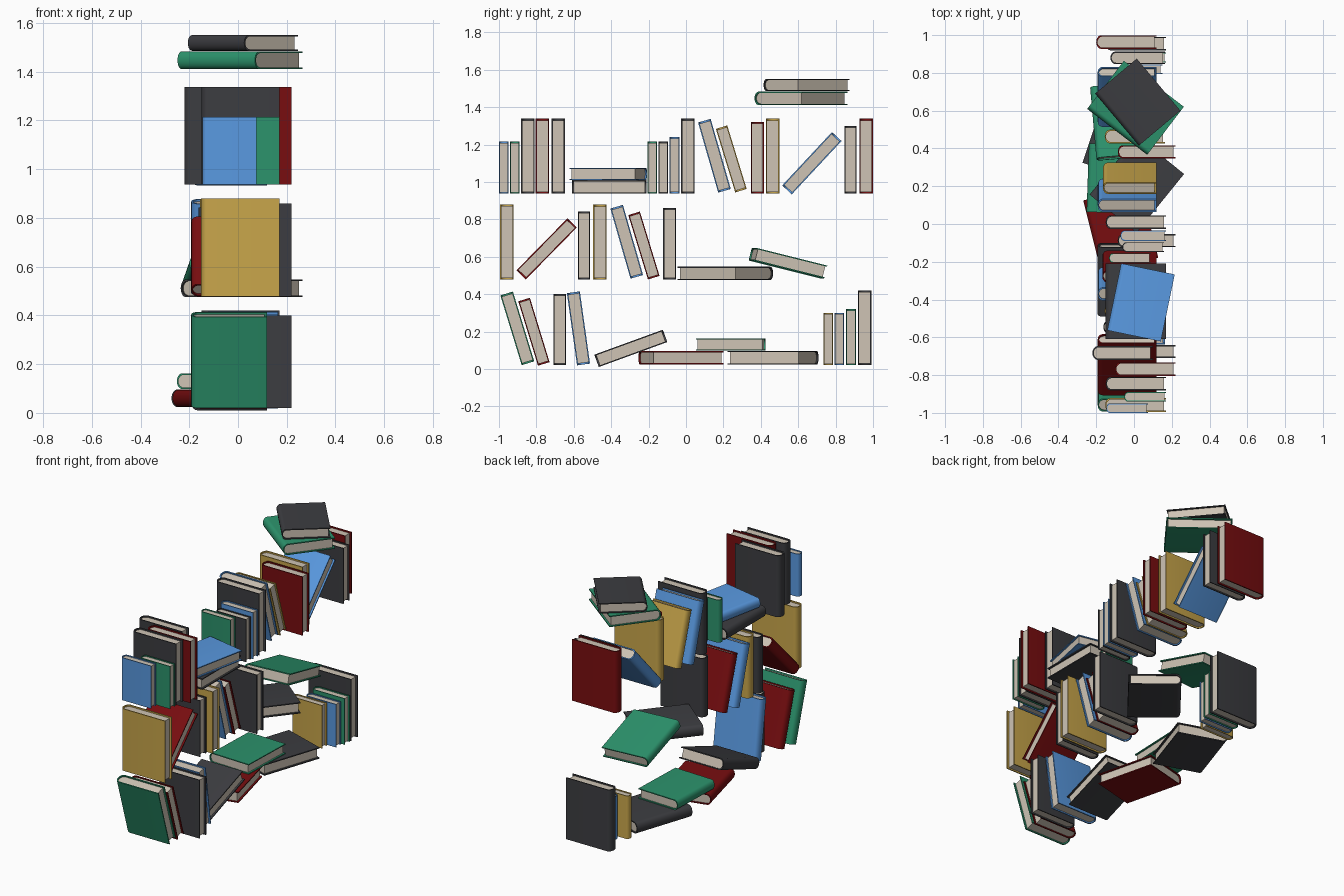
import bpy, bmesh, math
from mathutils import Matrix, Vector

if "Cube" in bpy.data.objects:
    bpy.data.objects.remove(bpy.data.objects["Cube"])

COLOURS = {
    "grey": (0.045, 0.046, 0.052, 1), "red": (0.19, 0.004, 0.005, 1),
    "green": (0.025, 0.29, 0.15, 1), "blue": (0.1, 0.32, 0.75, 1),
    "yellow": (0.58, 0.38, 0.07, 1), "paper": (0.62, 0.55, 0.46, 1)}
MATS = {}
for name, col in COLOURS.items():
    MATS[name] = bpy.data.materials.new(name)
    MATS[name].diffuse_color = col

WIDTH, THICK = 0.8, 0.18      # book proportions relative to its height


def back_arc(x_back, bulge, half, n=10):
    """Rounded spine from the lower board round to the upper one."""
    return [(x_back + bulge - bulge * math.sin(math.pi * i / n),
             -half * math.cos(math.pi * i / n)) for i in range(n + 1)]


def prism(bm, profile, height, mat):
    verts = [bm.verts.new((x, y, -height / 2)) for x, y in profile]
    face = bm.faces.new(verts)
    ret = bmesh.ops.extrude_face_region(bm, geom=[face])
    new = [g for g in ret["geom"] if isinstance(g, bmesh.types.BMVert)]
    bmesh.ops.translate(bm, verts=new, vec=(0, 0, height))
    for f in {f for v in verts + new for f in v.link_faces}:
        f.material_index = mat


def book(name, colour, h, centre, rx=0, rz=0):
    """Spine at -x, fore edge at +x, height along z before rotation."""
    w, t, b = WIDTH * h, THICK * h, 0.065 * h
    c = 0.017 * h
    bm = bmesh.new()
    # cover: two boards joined by a rounded spine
    outer = [(w / 2, -t / 2)] + back_arc(-w / 2, b, t / 2)[::-1][::-1] + [(w / 2, t / 2)]
    inner = [(w / 2, t / 2 - c)] + back_arc(-w / 2 + c, b, t / 2 - c)[::-1] + [(w / 2, -t / 2 + c)]
    prism(bm, outer + inner, h, 0)
    # page block, set in from the cover edges
    fore = w / 2 - 0.03 * h
    half = t / 2 - c * 0.95
    pages = [(fore, -half)] + back_arc(-w / 2 + c, b, half) + [(fore, half)]
    prism(bm, pages, h * 0.955, 1)
    bmesh.ops.recalc_face_normals(bm, faces=bm.faces)
    me = bpy.data.meshes.new(name)
    bm.to_mesh(me)
    bm.free()
    me.materials.append(MATS[colour])
    me.materials.append(MATS["paper"])
    ob = bpy.data.objects.new(name, me)
    bpy.context.collection.objects.link(ob)
    ob.matrix_world = (Matrix.Translation(Vector(centre))
                       @ Matrix.Rotation(math.radians(rz), 4, 'Z')
                       @ Matrix.Rotation(math.radians(rx), 4, 'X'))
    bpy.ops.object.select_all(action='DESELECT')
    ob.select_set(True)
    bpy.context.view_layer.objects.active = ob
    bpy.ops.object.shade_smooth_by_angle(angle=math.radians(35))


# upright books per shelf: colour, y centre, top z, fore edge x
UPRIGHT = {
    ("lower", 0.02): [
        ("grey", -0.675, 0.40, 0.22), ("yellow", 0.76, 0.30, 0.09),
        ("blue", 0.82, 0.30, 0.15), ("green", 0.882, 0.32, 0.17),
        ("grey", 0.955, 0.42, 0.17)],
    ("middle", 0.477): [
        ("yellow", -0.958, 0.88, 0.17), ("grey", -0.545, 0.843, 0.13),
        ("yellow", -0.46, 0.878, 0.165), ("grey", -0.088, 0.86, 0.22)],
    ("upper", 0.938): [
        ("blue", -0.975, 1.215, 0.075), ("green", -0.915, 1.215, 0.17),
        ("grey", -0.845, 1.338, 0.17), ("red", -0.768, 1.338, 0.22),
        ("grey", -0.683, 1.338, 0.10), ("green", -0.18, 1.215, 0.09),
        ("grey", -0.122, 1.215, 0.16), ("blue", -0.062, 1.24, 0.17),
        ("grey", 0.01, 1.338, 0.17), ("red", 0.382, 1.32, 0.22),
        ("yellow", 0.463, 1.338, 0.165), ("grey", 0.88, 1.30, 0.165),
        ("red", 0.963, 1.338, 0.12)]}
for (shelf, base), books in UPRIGHT.items():
    for col, y, top, fore in books:
        h = top - base
        book(f"{shelf}_upright_book", col, h, (fore - WIDTH * h / 2, y, (top + base) / 2))

# leaning books: colour, height, fore edge x, y, z, lean angle
LEANING = [
    ("green", 0.39, 0.12, -0.902, 0.217, 17), ("red", 0.36, 0.12, -0.813, 0.199, 17),
    ("blue", 0.39, 0.165, -0.575, 0.217, 8), ("grey", 0.39, 0.12, -0.295, 0.11, -70),
    ("red", 0.39, 0.12, -0.745, 0.642, -44.5), ("blue", 0.39, 0.12, -0.317, 0.68, 16),
    ("red", 0.36, 0.12, -0.225, 0.66, 17), ("blue", 0.39, 0.12, 0.152, 1.14, 16),
    ("yellow", 0.355, 0.12, 0.242, 1.123, 17), ("blue", 0.39, 0.12, 0.673, 1.10, -43)]
for col, h, fore, y, z, ang in LEANING:
    book("leaning_book", col, h, (fore - WIDTH * h / 2, y, z), ang)

# books lying down: colour, height, centre, turn about z, tilt
LYING = [
    ("red", 0.39, (-0.07, -0.027, 0.06), 14, 0),
    ("grey", 0.405, (-0.055, 0.465, 0.06), -18.5, 0),
    ("green", 0.362, (-0.1, 0.24, 0.13), -2, 0),
    ("grey", 0.40, (0.015, 0.21, 0.511), -39, 0),
    ("green", 0.39, (-0.06, 0.545, 0.566), 5, -14),
    ("grey", 0.40, (0.01, -0.41, 0.973), 0, 0),
    ("blue", 0.362, (0.037, -0.415, 1.043), -11.7, 0),
    ("green", 0.40, (0.008, 0.615, 1.447), 52.6, 0),
    ("grey", 0.36, (0.02, 0.645, 1.518), 40, 0)]
for col, h, centre, turn, tilt in LYING:
    book("lying_book", col, h, centre, -90 + tilt, turn)

for m in bpy.data.materials:
    if m.users and not m.is_grease_pencil:
        m.use_nodes = True
        m.node_tree.nodes["Principled BSDF"].inputs["Base Color"].default_value = m.diffuse_color
